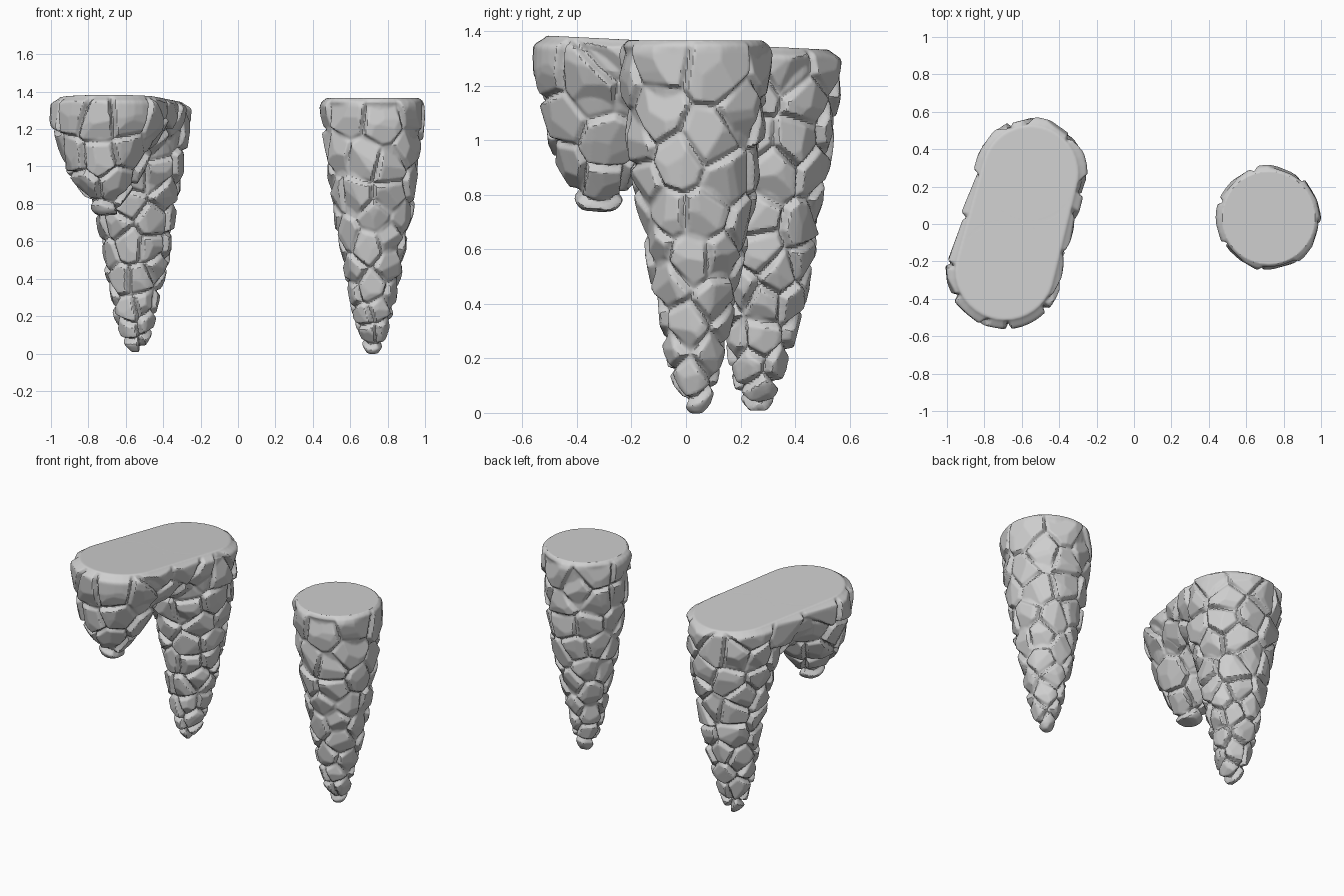
import bpy, bmesh, math, random
from mathutils import Vector, kdtree

random.seed(11)
if "Cube" in bpy.data.objects:
    bpy.data.objects.remove(bpy.data.objects["Cube"], do_unlink=True)

stone = bpy.data.materials.new("grey_stone")
stone.use_nodes = True
stone.diffuse_color = (0.62, 0.62, 0.62, 1)
stone.node_tree.nodes["Principled BSDF"].inputs["Base Color"].default_value = (0.62, 0.62, 0.62, 1)


def ring(bm, x, y, z, r, n=40):
    return [bm.verts.new((x + r * math.cos(2 * math.pi * i / n),
                          y + r * math.sin(2 * math.pi * i / n), z)) for i in range(n)]


def taper(bm, rings):
    """Closed round spike through (x, y, z, radius) rings, listed bottom to top."""
    loops = [ring(bm, *r) for r in rings]
    for a, b in zip(loops, loops[1:]):
        for i in range(len(a)):
            j = (i + 1) % len(a)
            bm.faces.new((a[i], a[j], b[j], b[i]))
    bm.faces.new(loops[0][::-1])
    bm.faces.new(loops[-1])


def web(bm, rings):
    """Convex block spanning a set of rings."""
    verts = [v for r in rings for v in ring(bm, *r)]
    res = bmesh.ops.convex_hull(bm, input=verts)
    loose = [g for g in res["geom_interior"] if isinstance(g, bmesh.types.BMVert)]
    bmesh.ops.delete(bm, geom=loose, context="VERTS")


def smoothstep(t):
    t = max(0.0, min(1.0, t))
    return t * t * (3 - 2 * t)


def carve(mesh, top, groove):
    """Break the sides into chiselled stones separated by grooves."""
    verts = [(v.co.copy(), v.normal.copy()) for v in mesh.vertices]
    picks = [p for p in verts if p[0].z < top - 0.06]
    random.shuffle(picks)
    seeds = []
    for co, n in picks:
        gap = 0.095 + 0.075 * co.z / top
        if all((co - s).length > gap for s, _ in seeds):
            seeds.append((co, n))
    # every stone gets a few slightly tilted cutting planes
    tree = kdtree.KDTree(len(seeds))
    planes = []
    for i, (s, n) in enumerate(seeds):
        tree.insert(s, i)
        cuts = []
        for tilt in (0.1, 0.3, 0.3, 0.3):
            jitter = Vector([random.uniform(-1, 1) for _ in range(3)])
            cuts.append((s + n * random.uniform(0.006, 0.016), (n + jitter * tilt).normalized()))
        planes.append(cuts)
    tree.balance()
    for v, (co, n) in zip(mesh.vertices, verts):
        near = tree.find_n(co, 4)
        s1, i1, d1 = near[0]
        edge = min((d * d - d1 * d1) / (2 * (s - s1).length) for s, _, d in near[1:])
        lift = min((p - co).dot(m) / max(0.35, n.dot(m)) for p, m in planes[i1])
        lift = max(-0.014, min(0.014, lift))
        body = smoothstep(edge / 0.022)
        v.co = co + n * (lift * body - groove * (1 - body)) * smoothstep((top - co.z) / 0.05)


def finish(name, bm, top, groove, slope=0.0):
    bmesh.ops.recalc_face_normals(bm, faces=bm.faces[:])
    mesh = bpy.data.meshes.new(name)
    bm.to_mesh(mesh)
    bm.free()
    obj = bpy.data.objects.new(name, mesh)
    bpy.context.collection.objects.link(obj)
    mod = obj.modifiers.new("Remesh", "REMESH")
    mod.mode = "VOXEL"
    mod.voxel_size = 0.0075
    deps = bpy.context.evaluated_depsgraph_get()
    solid = bpy.data.meshes.new_from_object(obj.evaluated_get(deps))
    obj.modifiers.clear()
    obj.data = solid
    carve(solid, top, groove)
    # lean the flat top gently down towards the back
    for v in solid.vertices:
        v.co.z -= slope * (v.co.y + 0.55) * max(0, v.co.z / top) ** 4
    solid.materials.clear()
    solid.materials.append(stone)
    bpy.ops.object.select_all(action="DESELECT")
    obj.select_set(True)
    bpy.context.view_layer.objects.active = obj
    bpy.ops.object.shade_smooth_by_angle(angle=math.radians(32))


# single stalactite
bm = bmesh.new()
taper(bm, [(0.72, 0.04, 0.012, 0.02), (0.72, 0.04, 0.035, 0.036), (0.72, 0.033, 0.1, 0.065),
           (0.72, 0.03, 0.2, 0.094), (0.72, 0.035, 0.4, 0.138), (0.722, 0.035, 0.6, 0.18),
           (0.72, 0.035, 0.8, 0.213), (0.72, 0.034, 1.0, 0.242), (0.72, 0.033, 1.2, 0.261),
           (0.72, 0.033, 1.31, 0.27), (0.72, 0.033, 1.345, 0.268), (0.72, 0.033, 1.365, 0.25)])
finish("single_stalactite", bm, 1.365, 0.012)

# joined pair: long rear spike, short front spike and the web between them
bm = bmesh.new()
taper(bm, [(-0.545, 0.265, 0.022, 0.025), (-0.545, 0.265, 0.045, 0.045), (-0.545, 0.26, 0.1, 0.07),
           (-0.55, 0.268, 0.2, 0.102), (-0.545, 0.285, 0.4, 0.148), (-0.543, 0.285, 0.6, 0.184),
           (-0.546, 0.28, 0.8, 0.217), (-0.548, 0.275, 1.0, 0.257), (-0.55, 0.27, 1.2, 0.286),
           (-0.55, 0.27, 1.34, 0.288), (-0.555, 0.27, 1.385, 0.255)])
taper(bm, [(-0.7, -0.32, 0.745, 0.04), (-0.7, -0.32, 0.77, 0.068), (-0.7, -0.318, 0.83, 0.095),
           (-0.705, -0.305, 0.92, 0.162), (-0.708, -0.29, 1.0, 0.21), (-0.702, -0.265, 1.15, 0.268),
           (-0.695, -0.25, 1.26, 0.3), (-0.692, -0.25, 1.34, 0.298), (-0.69, -0.25, 1.385, 0.262)])
web(bm, [(-0.56, 0.27, 1.06, 0.15), (-0.7, -0.25, 1.06, 0.12), (-0.555, 0.27, 1.23, 0.275),
         (-0.69, -0.25, 1.23, 0.275), (-0.55, 0.27, 1.34, 0.288), (-0.692, -0.25, 1.34, 0.298),
         (-0.555, 0.27, 1.385, 0.255), (-0.69, -0.25, 1.385, 0.262)])
finish("joined_stalactites", bm, 1.385, 0.019, 0.05)
